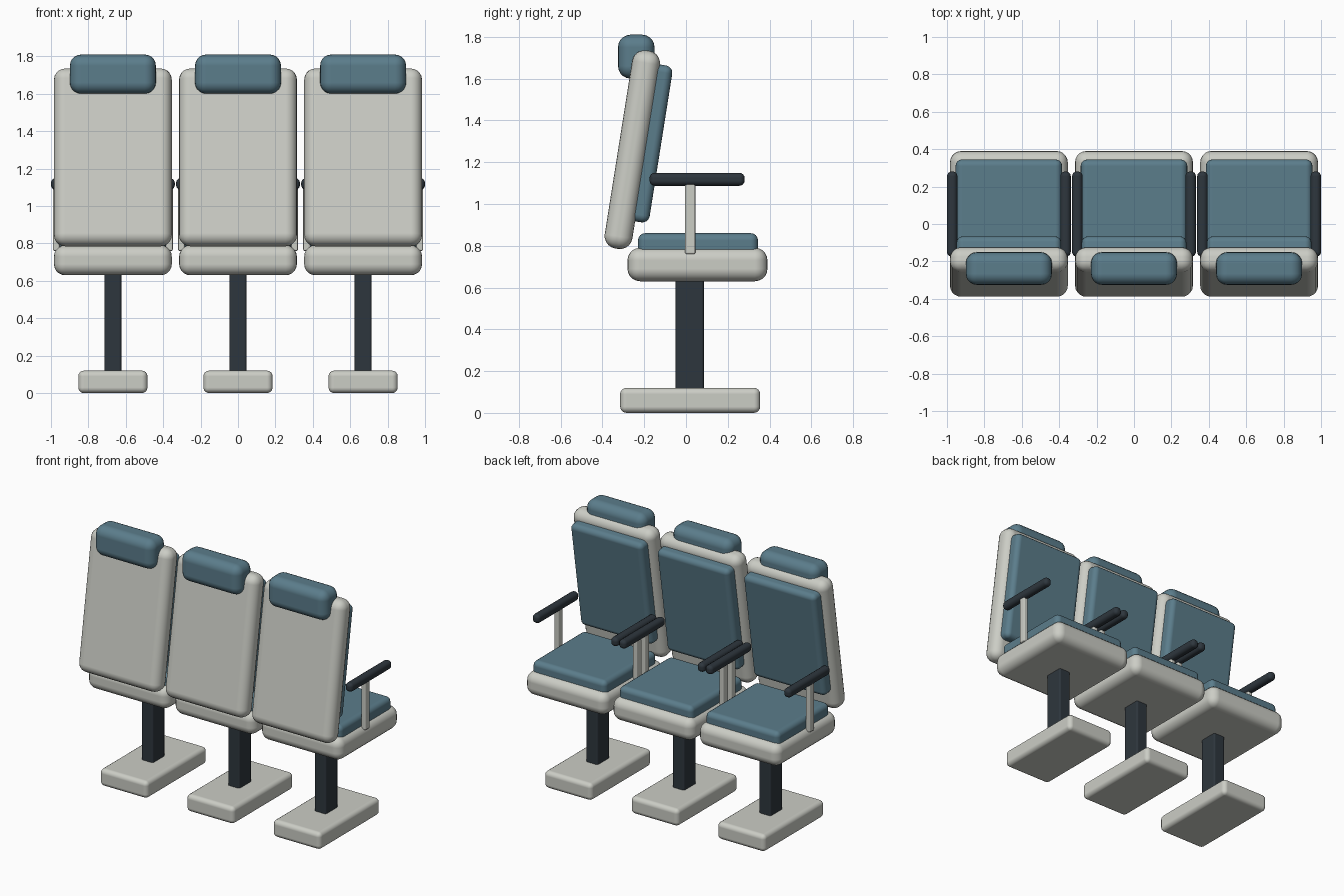
import bpy
import bmesh
import math
from mathutils import Matrix, Vector

cube = bpy.data.objects.get("Cube")
if cube:
    bpy.data.objects.remove(cube, do_unlink=True)


def material(name, rgb):
    mat = bpy.data.materials.new(name)
    mat.use_nodes = True
    mat.diffuse_color = (*rgb, 1)
    mat.node_tree.nodes["Principled BSDF"].inputs["Base Color"].default_value = (*rgb, 1)
    return mat


SHELL = material("pale_grey_shell", (0.60, 0.61, 0.56))
FABRIC = material("teal_fabric", (0.105, 0.205, 0.26))
DARK = material("dark_slate", (0.027, 0.037, 0.047))


def rounded_box(name, size, centre, mat, radius, segments=4, tilt=0.0):
    """Box with rounded edges, tilted about x."""
    bm = bmesh.new()
    bmesh.ops.create_cube(bm, size=1)
    bmesh.ops.scale(bm, vec=size, verts=bm.verts)
    for face in bm.faces:
        face.smooth = True
    mesh = bpy.data.meshes.new(name)
    bm.to_mesh(mesh)
    bm.free()
    mesh.materials.append(mat)
    obj = bpy.data.objects.new(name, mesh)
    bpy.context.collection.objects.link(obj)
    obj.location = centre
    obj.rotation_euler.x = tilt
    bevel = obj.modifiers.new("rounding", "BEVEL")
    bevel.width = radius
    bevel.segments = segments
    bevel.harden_normals = True
    return obj


# Reclined backrest frame: points are given relative to the shell centre
TILT = -math.radians(9)
BACK_CENTRE = Vector((0, -0.257, 1.26))
RECLINE = Matrix.Rotation(TILT, 3, "X")


def seat(label, x):
    def part(name, size, centre, *args, **kwargs):
        centre = Vector(centre) + Vector((x, 0, 0))
        return rounded_box(f"{label}_{name}", size, centre, *args, **kwargs)

    # Floor plinth and column
    part("plinth", (0.37, 0.67, 0.12), (0, 0.02, 0.06), SHELL, 0.03)
    part("column", (0.09, 0.135, 0.56), (0, 0.018, 0.38), DARK, 0.012, 2)

    # Seat pan and cushion
    part("seat_pan", (0.63, 0.67, 0.16), (0, 0.055, 0.71), SHELL, 0.06, 5)
    part("seat_cushion", (0.57, 0.575, 0.12), (0, 0.0575, 0.80), FABRIC, 0.035)

    # Backrest shell, cushion and headrest
    part("back_shell", (0.63, 0.134, 0.96), BACK_CENTRE, SHELL, 0.06, 5, tilt=TILT)
    cushion_at = BACK_CENTRE + RECLINE @ Vector((0, 0.082, 0.043))
    part("back_cushion", (0.56, 0.10, 0.76), cushion_at, FABRIC, 0.035, tilt=TILT)
    part("headrest", (0.46, 0.175, 0.21), (0, -0.238, 1.705), FABRIC, 0.06, 5)

    # Armrests on slim posts
    for side, sign in (("left", 1), ("right", -1)):
        part(f"{side}_arm_post", (0.035, 0.05, 0.36), (sign * 0.303, 0.02, 0.94), SHELL, 0.008, 2)
        part(f"{side}_armrest", (0.056, 0.455, 0.062), (sign * 0.303, 0.053, 1.118), DARK, 0.025)


for label, x in (("right_seat", -0.669), ("middle_seat", 0), ("left_seat", 0.669)):
    seat(label, x)
